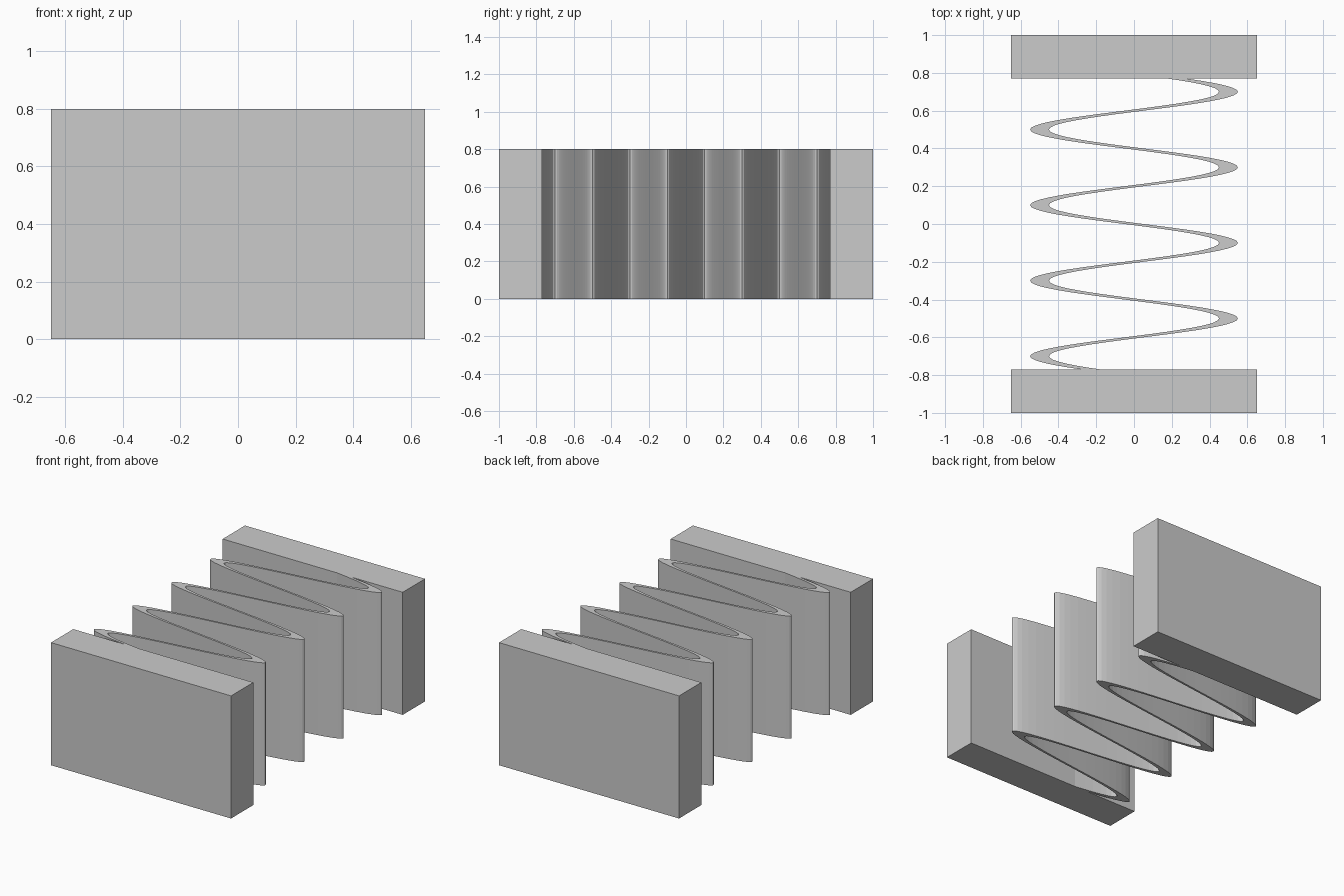
import bpy, bmesh, math

if "Cube" in bpy.data.objects:
    bpy.data.objects.remove(bpy.data.objects["Cube"])

HEIGHT, END_Y, SEGMENTS = 0.8, 0.77, 154


def mesh_object(name, bm):
    bmesh.ops.recalc_face_normals(bm, faces=bm.faces)
    mesh = bpy.data.meshes.new(name)
    bm.to_mesh(mesh)
    bm.free()
    obj = bpy.data.objects.new(name, mesh)
    bpy.context.collection.objects.link(obj)
    return obj


# Wavy spring band: sine profile with constant width along x
bm = bmesh.new()
rows = []
for i in range(SEGMENTS + 1):
    y = -END_Y + 2 * END_Y * i / SEGMENTS
    x = -0.5 * math.sin(math.pi * y / 0.2)
    rows.append([bm.verts.new((x + dx, y, z)) for dx, z in
                 ((-0.05, 0), (0.05, 0), (0.05, HEIGHT), (-0.05, HEIGHT))])
for a, b in zip(rows, rows[1:]):
    for k in range(4):
        n = (k + 1) % 4
        bm.faces.new((a[k], a[n], b[n], b[k]))
bm.faces.new(rows[0])
bm.faces.new(rows[-1])
mesh_object("spring_band", bm)

# End blocks
for name, side in (("front_block", -1), ("back_block", 1)):
    bm = bmesh.new()
    bmesh.ops.create_cube(bm, size=1)
    bmesh.ops.scale(bm, vec=(1.3, 1 - END_Y, HEIGHT), verts=bm.verts)
    bmesh.ops.translate(bm, vec=(0, side * (1 + END_Y) / 2, HEIGHT / 2), verts=bm.verts)
    mesh_object(name, bm)
